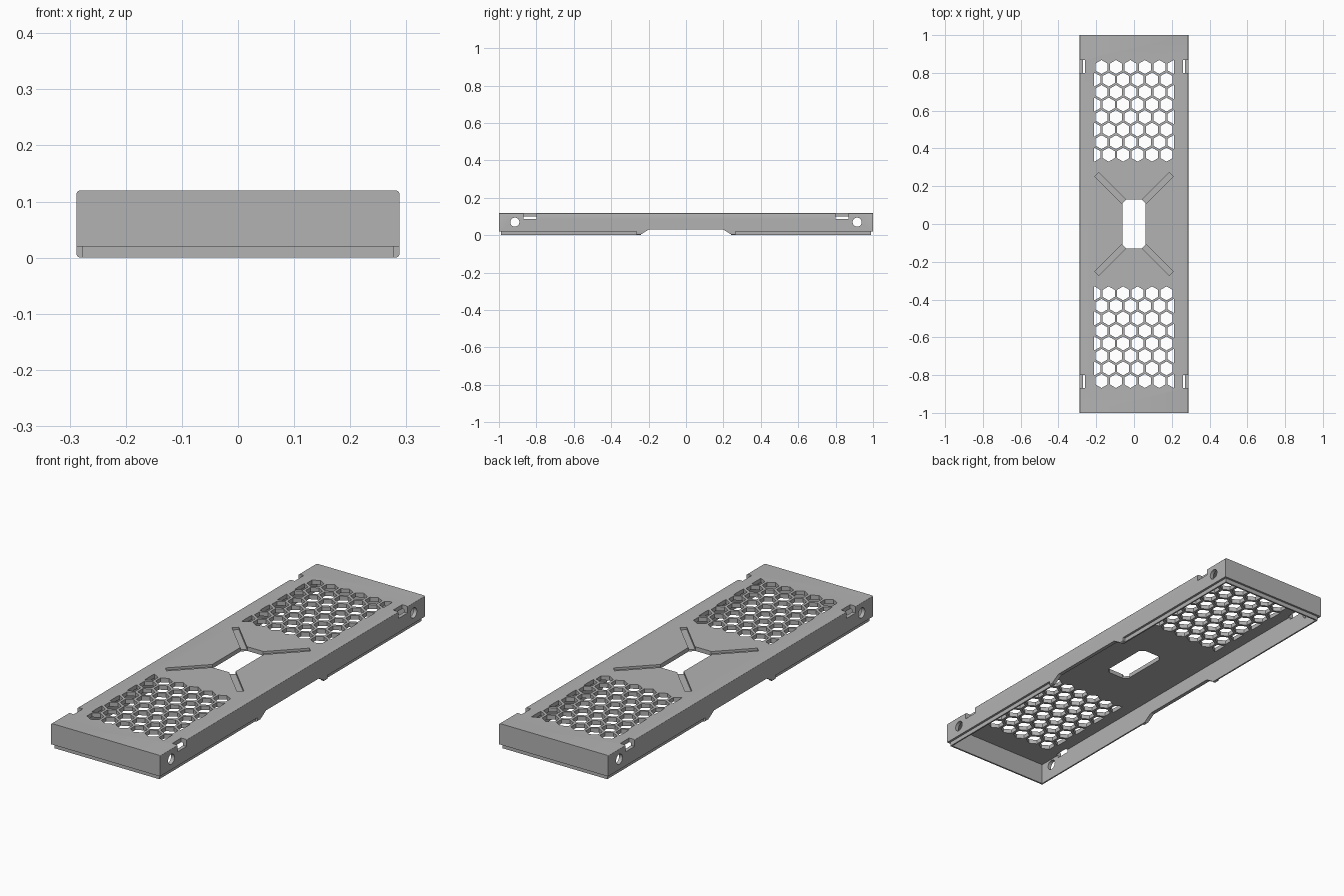
import bpy
import bmesh
import math
from mathutils import Vector

cube = bpy.data.objects.get("Cube")
if cube:
    bpy.data.objects.remove(cube, do_unlink=True)

HALF_W, HALF_L, HEIGHT = 0.288, 1.0, 0.12
INNER_X, INNER_Y, PLATE_Z = 0.27, 0.982, 0.1

grey = bpy.data.materials.new("satin_grey")
grey.use_nodes = True
colour = (0.45, 0.45, 0.45, 1)
grey.diffuse_color = colour
grey.node_tree.nodes["Principled BSDF"].inputs["Base Color"].default_value = colour


def prism(bm, points, direction):
    """Closed prism: a flat outline pushed along a direction."""
    face = bm.faces.new([bm.verts.new(p) for p in points])
    ext = bmesh.ops.extrude_face_region(bm, geom=[face], use_keep_orig=True)
    moved = [v for v in ext["geom"] if isinstance(v, bmesh.types.BMVert)]
    bmesh.ops.translate(bm, verts=moved, vec=Vector(direction))


def box(bm, x, y, z):
    prism(bm, [(x[0], y[0], z[0]), (x[1], y[0], z[0]),
               (x[1], y[1], z[0]), (x[0], y[1], z[0])], (0, 0, z[1] - z[0]))


def make_object(name, bm):
    bmesh.ops.recalc_face_normals(bm, faces=bm.faces)
    mesh = bpy.data.meshes.new(name)
    bm.to_mesh(mesh)
    bm.free()
    obj = bpy.data.objects.new(name, mesh)
    bpy.context.collection.objects.link(obj)
    mesh.materials.append(grey)
    return obj


def cut(target, name, bm):
    """Subtract a set of separate solids and discard the cutter."""
    cutter = make_object(name, bm)
    cutter.hide_render = True
    mod = target.modifiers.new(name, 'BOOLEAN')
    mod.operation, mod.solver, mod.object = 'DIFFERENCE', 'EXACT', cutter
    bpy.context.view_layer.objects.active = target
    bpy.ops.object.modifier_apply(modifier=name)
    bpy.data.objects.remove(cutter, do_unlink=True)


SIGNS = (-1, 1)
CORNERS = [(sx, sy) for sx in SIGNS for sy in SIGNS]

# Outer block with its long edges rounded
bm = bmesh.new()
box(bm, (-HALF_W, HALF_W), (-HALF_L, HALF_L), (0, HEIGHT))
long_edges = [e for e in bm.edges if abs(e.verts[0].co.y - e.verts[1].co.y) > 1]
bmesh.ops.bevel(bm, geom=long_edges, offset=0.007, segments=3, profile=0.5, affect='EDGES')
panel = make_object("vent_panel", bm)

# Hollow underside
bm = bmesh.new()
box(bm, (-INNER_X, INNER_X), (-INNER_Y, INNER_Y), (-0.1, PLATE_Z))
cut(panel, "cavity", bm)

# Recessed lip around the lower rim
bm = bmesh.new()
for sx, sy in CORNERS:
    box(bm, (sx * 0.277, sx * 0.4), (sy * 0.265, sy * 1.1), (-0.1, 0.02))
cut(panel, "side_lip", bm)
bm = bmesh.new()
for sy in SIGNS:
    box(bm, (-0.5, 0.5), (sy * 0.99, sy * 1.1), (-0.1, 0.02))
cut(panel, "end_lip", bm)

# Sloped relief in the middle of both long walls
bm = bmesh.new()
prism(bm, [(-0.5, y, z) for y, z in
           ((-0.25, -0.01), (0.25, -0.01), (0.24, 0.005), (0.2, 0.03), (-0.2, 0.03), (-0.24, 0.005))],
      (1, 0, 0))
cut(panel, "wall_relief", bm)

# Round side holes and clip notches near each corner
bm = bmesh.new()
for sx, sy in CORNERS:
    ring = [math.tau * i / 32 for i in range(32)]
    prism(bm, [(sx * 0.25, sy * 0.915 + 0.024 * math.cos(a), 0.07 + 0.024 * math.sin(a))
               for a in ring], (sx * 0.1, 0, 0))
    box(bm, (sx * 0.26, sx * 0.4), (sy * 0.8, sy * 0.868), (0.087, 0.2))
cut(panel, "holes_and_notches", bm)

# Honeycomb vents, trimmed at the sides of each field
bm = bmesh.new()
PITCH, RADIUS, LIMIT = 0.0765, 0.037, 0.212
for sy in SIGNS:
    for row in range(8):
        y = sy * (0.831 - row * PITCH * math.sqrt(0.75))
        start = -0.172 if row % 2 == 0 else -0.2103
        for col in range(6):
            x = start + col * PITCH
            outline = []
            for k in range(6):
                a = math.pi * (k / 3 + 0.5)
                px = x + RADIUS * math.cos(a)
                outline.append((max(-LIMIT, min(LIMIT, px)), y + RADIUS * math.sin(a), 0.05))
            prism(bm, outline, (0, 0, 0.15))
cut(panel, "honeycomb", bm)

# Diagonal grooves in the top face
bm = bmesh.new()
for sx, sy in CORNERS:
    along = Vector((sx, sy, 0)).normalized()
    side = Vector((-along.y, along.x, 0)) * 0.015
    a = Vector((sx * 0.045, sy * 0.11, 0.109))
    b = Vector((sx * 0.197, sy * 0.262, 0.109))
    prism(bm, [a + side, b + side, b - side, a - side], (0, 0, 0.1))
cut(panel, "grooves", bm)

# Central opening with clipped corners
bm = bmesh.new()
w, h, c = 0.062, 0.13, 0.022
prism(bm, [(w - c, h, 0.05), (c - w, h, 0.05), (-w, h - c, 0.05), (-w, c - h, 0.05),
           (c - w, -h, 0.05), (w - c, -h, 0.05), (w, c - h, 0.05), (w, h - c, 0.05)], (0, 0, 0.15))
cut(panel, "centre_opening", bm)

# Keep edges crisp and round parts smooth
bpy.ops.object.select_all(action='DESELECT')
panel.select_set(True)
bpy.context.view_layer.objects.active = panel
bpy.ops.object.shade_smooth_by_angle(angle=math.radians(30))
